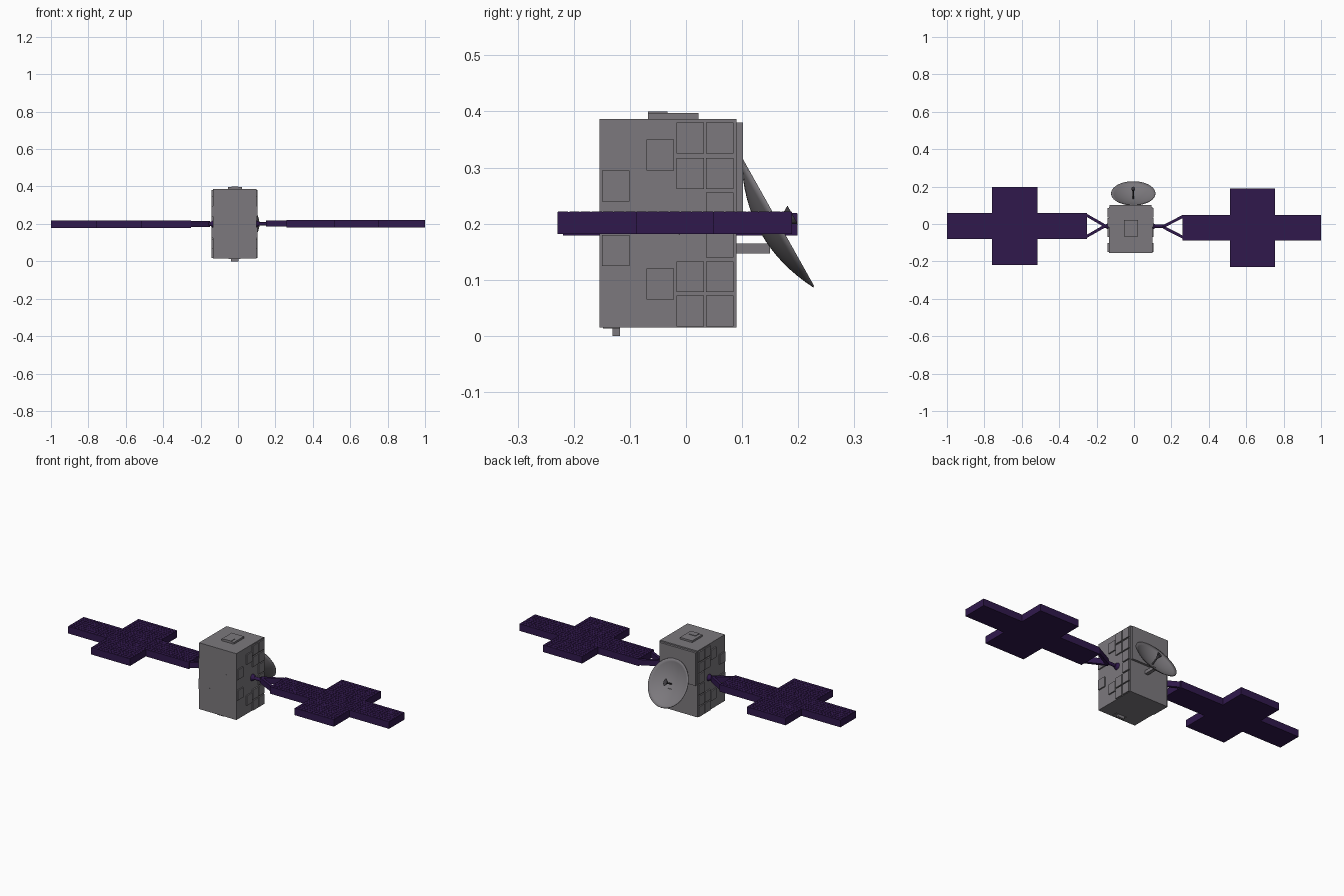
import bpy, bmesh, math
from mathutils import Vector, Matrix

if "Cube" in bpy.data.objects:
    bpy.data.objects.remove(bpy.data.objects["Cube"])


def material(name, rgb):
    m = bpy.data.materials.new(name)
    m.diffuse_color = (*rgb, 1)
    m.use_nodes = True
    m.node_tree.nodes["Principled BSDF"].inputs["Base Color"].default_value = m.diffuse_color
    return m


grey = material("body_grey", (0.2, 0.19, 0.205))
purple = material("panel_purple", (0.03, 0.0095, 0.073))
dark = material("feed_dark", (0.05, 0.047, 0.055))
CX = -0.018  # centre line of the body


def finish(name, bm, mat=grey):
    bmesh.ops.recalc_face_normals(bm, faces=bm.faces)
    me = bpy.data.meshes.new(name)
    bm.to_mesh(me)
    bm.free()
    ob = bpy.data.objects.new(name, me)
    bpy.context.collection.objects.link(ob)
    me.materials.append(mat)
    return ob


def add_box(bm, x0, x1, y0, y1, z0, z1):
    m = Matrix.Translation(((x0 + x1) / 2, (y0 + y1) / 2, (z0 + z1) / 2))
    bmesh.ops.create_cube(bm, size=1, matrix=m @ Matrix.Diagonal((x1 - x0, y1 - y0, z1 - z0, 1)))


def box(name, *dims, mat=grey):
    bm = bmesh.new()
    add_box(bm, *dims)
    return finish(name, bm, mat)


def rod(name, a, b, r0, r1, sides=16, mat=grey):
    a, b = Vector(a), Vector(b)
    d = b - a
    m = Matrix.Translation((a + b) / 2) @ d.to_track_quat('Z', 'Y').to_matrix().to_4x4()
    bm = bmesh.new()
    bmesh.ops.create_cone(bm, cap_ends=True, segments=sides, radius1=r0, radius2=r1,
                          depth=d.length, matrix=m)
    return finish(name, bm, mat)


def prism(name, pts, z0, z1, mat=grey):
    bm = bmesh.new()
    f = bm.faces.new([bm.verts.new((x, y, z0)) for x, y in pts])
    r = bmesh.ops.extrude_face_region(bm, geom=[f])
    bmesh.ops.translate(bm, vec=(0, 0, z1 - z0),
                        verts=[v for v in r["geom"] if isinstance(v, bmesh.types.BMVert)])
    return finish(name, bm, mat)


# Body and its fittings
box("body", -0.134, 0.098, -0.154, 0.09, 0.015, 0.387)
box("back_plate", -0.13, 0.094, 0.089, 0.102, 0.195, 0.38)
box("top_plate", -0.054, 0.022, -0.068, 0.022, 0.386, 0.397)
box("top_block", -0.036, 0.004, -0.068, -0.033, 0.39, 0.4)
box("bottom_foot", -0.038, 0.002, -0.131, -0.118, 0.0, 0.016)
box("bottom_plate", -0.05, 0.014, -0.148, -0.118, 0.013, 0.016)
for x in (-0.07, 0.034):
    for z in (0.15, 0.25):
        rod("front_stud", (x, -0.15, z), (x, -0.1545, z), 0.003, 0.003, 8)

# Raised tiles on both sides: (y start, list of z starts)
columns = [(-0.150, [0.125, 0.240]),
           (-0.070, [0.065, 0.295]),
           (-0.017, [0.017, 0.078, 0.262, 0.325]),
           (0.036, [0.017, 0.078, 0.140, 0.201, 0.262, 0.325])]
for s in (-1, 1):
    bm = bmesh.new()
    for y, zs in columns:
        for z in zs:
            xs = sorted((CX + s * 0.114, CX + s * 0.123))
            add_box(bm, *xs, y, y + 0.049, z, z + 0.055)
    finish("side_tiles", bm)

# Solar wings: root x, tip x, wide part, centre y, base z
wings = [(1, 0.26, 1.0, 0.512, 0.755, -0.020, 0.182),
         (-1, 0.25, 1.0, 0.517, 0.758, -0.010, 0.179)]
for s, x0, x1, w0, w1, cy, z0 in wings:
    h, w, top = 0.069, 0.209, z0 + 0.04
    half = [(x0, h), (w0, h), (w0, w), (w1, w), (w1, h), (x1, h)]
    outline = half + [(x, -y) for x, y in reversed(half)]
    prism("solar_panel", [(s * x, cy + y) for x, y in outline], z0, top - 0.001, purple)
    # Cells on the upper face
    bm = bmesh.new()
    for a, b, c, d in ((x0, x1, -h, h), (w0, w1, h, w), (w0, w1, -w, -h)):
        nx, ny = round((b - a) / 0.02), round((d - c) / 0.02)
        px, py = (b - a) / nx, (d - c) / ny
        for i in range(nx):
            for j in range(ny):
                xa, xb = sorted((s * (a + i * px + 0.001), s * (a + (i + 1) * px - 0.001)))
                ya = cy + c + j * py + 0.001
                add_box(bm, xa, xb, ya, ya + py - 0.002, top - 0.002, top)
    finish("solar_cells", bm, purple)
    # Triangular yoke and shaft
    for e in (-1, 1):
        pts = [(x0 + 0.002, e * h), (x0 + 0.002, e * (h - 0.018)),
               (0.17, 0), (0.15, e * 0.003), (0.16, e * 0.013)]
        prism("yoke_arm", [(s * x, cy * 0.5 - 0.005 + y * 0.93) for x, y in pts],
              z0 + 0.005, top - 0.004, purple)
    yc = -0.012
    face = CX + s * 0.114
    rod("wing_shaft", (face, yc, 0.2), (s * 0.172, yc, 0.2), 0.009, 0.009, 16, purple)
    rod("shaft_mount", (face, yc, 0.2), (face + s * 0.018, yc, 0.2), 0.02, 0.01, 16, purple)

# Dish: parabolic shell tilted back and up
bm = bmesh.new()
R, RINGS, SEG = 0.13, 8, 40
prof = [bm.verts.new((R * i / RINGS, 0, -0.034 * (1 - (i / RINGS) ** 2))) for i in range(RINGS + 1)]
edges = [bm.edges.new(p) for p in zip(prof, prof[1:])]
bmesh.ops.spin(bm, geom=prof + edges, cent=(0, 0, 0), axis=(0, 0, 1), angle=math.tau, steps=SEG)
bmesh.ops.remove_doubles(bm, verts=bm.verts, dist=1e-5)
dish = finish("dish", bm)
dish.scale = (0.91, 1, 1)
centre = Vector((-0.004, 0.164, 0.201))
dish.location = centre
dish.rotation_euler = (math.radians(-60.7), 0, 0)
sol = dish.modifiers.new("thickness", 'SOLIDIFY')
sol.thickness, sol.offset = 0.003, 0
bpy.context.view_layer.objects.active = dish
dish.select_set(True)
bpy.ops.object.shade_smooth_by_angle(angle=math.radians(35))

# Dish feed: stem with a narrow dark reflector, and the support strut
n = Vector((0, 0.872, 0.49))
rod("feed_stem", centre - n * 0.034, centre + n * 0.02, 0.004, 0.004, 12, dark)
feed = rod("feed_reflector", centre + n * 0.008, centre + n * 0.03, 0.006, 0.019, 16, dark)
feed.scale.x, feed.location.x = 0.55, -0.004 * 0.45
box("dish_strut", -0.014, 0.006, 0.085, 0.15, 0.147, 0.165)
